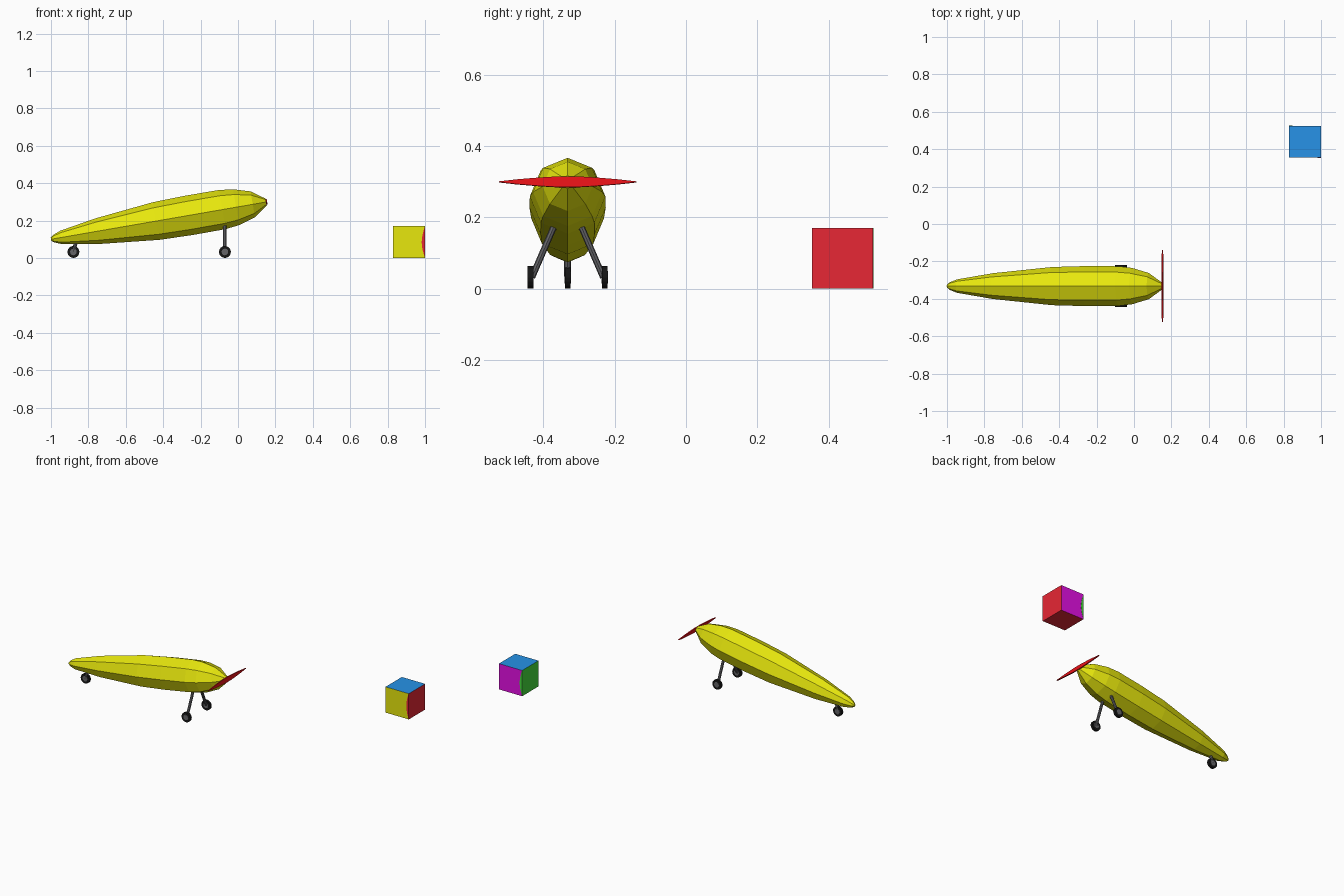
import bpy, bmesh, math
from mathutils import Vector, Matrix

if "Cube" in bpy.data.objects:
    bpy.data.objects.remove(bpy.data.objects["Cube"])


def mat(name, r, g, b):
    m = bpy.data.materials.new(name)
    m.diffuse_color = (r, g, b, 1)
    m.use_nodes = True
    m.node_tree.nodes["Principled BSDF"].inputs["Base Color"].default_value = m.diffuse_color
    return m


YELLOW = mat("yellow", 0.8, 0.8, 0.004)
RED = mat("cube red", 0.8, 0.02, 0.035)
PROP = mat("propeller red", 0.8, 0.006, 0.009)
BLUE = mat("blue", 0.02, 0.29, 0.8)
GREEN = mat("green", 0.06, 0.72, 0.045)
MAGENTA = mat("magenta", 0.78, 0.005, 0.78)
GREY = mat("strut grey", 0.13, 0.13, 0.14)
BLACK = mat("tyre black", 0.008, 0.008, 0.008)


def make(name, bm, *mats):
    bmesh.ops.recalc_face_normals(bm, faces=bm.faces[:])
    me = bpy.data.meshes.new(name)
    bm.to_mesh(me)
    bm.free()
    for m in mats:
        me.materials.append(m)
    ob = bpy.data.objects.new(name, me)
    bpy.context.collection.objects.link(ob)
    return ob


def rod(name, a, b, radius, material, sides=8):
    """Cylinder between two points."""
    a, b = Vector(a), Vector(b)
    d = b - a
    bm = bmesh.new()
    bmesh.ops.create_cone(bm, cap_ends=True, segments=sides, radius1=radius,
                          radius2=radius, depth=d.length)
    ob = make(name, bm, material)
    ob.matrix_world = Matrix.Translation((a + b) / 2) @ d.to_track_quat('Z', 'Y').to_matrix().to_4x4()
    return ob


def prism(name, outline, thickness, material):
    """Extrude a flat outline of 3D points along a thickness vector."""
    bm = bmesh.new()
    f = bm.faces.new([bm.verts.new(p) for p in outline])
    out = bmesh.ops.extrude_face_region(bm, geom=[f])
    vs = [g for g in out["geom"] if isinstance(g, bmesh.types.BMVert)]
    bmesh.ops.translate(bm, verts=vs, vec=thickness)
    return make(name, bm, material)


# Fuselage: octagonal rings along an axis tilted nose-up
YC = -0.332
TILT = math.atan2(0.2, 1.155)
PLACE = Matrix.Translation((-1, YC, 0.1)) @ Matrix.Rotation(-TILT, 4, 'Y')
STATIONS = [(0, 0.008), (0.015, 0.02), (0.055, 0.036), (0.25, 0.069), (0.57, 0.102),
            (0.75, 0.107), (0.93, 0.106), (1.005, 0.097), (1.095, 0.07), (1.168, 0.018)]
bm = bmesh.new()
rings = []
for s, r in STATIONS:
    rings.append([bm.verts.new((s, r * math.cos(k * math.pi / 4), r * math.sin(k * math.pi / 4)))
                  for k in range(8)])
for a, b in zip(rings, rings[1:]):
    for k in range(8):
        n = (k + 1) % 8
        bm.faces.new((a[k], a[n], b[n], b[k]))
bm.faces.new(rings[0])
bm.faces.new(rings[-1])
bm.transform(PLACE)
make("fuselage", bm, YELLOW)

# Propeller: thin two-bladed lens shape
half = [(-0.193, 0.001), (-0.14, 0.007), (-0.08, 0.012), (-0.03, 0.015),
        (0.03, 0.015), (0.08, 0.012), (0.14, 0.007), (0.193, 0.001)]
outline = [(1.166, y, z) for y, z in half] + [(1.166, y, -z) for y, z in reversed(half)]
prop = prism("propeller", outline, (0.007, 0, 0), PROP)
prop.matrix_world = PLACE


# Wheels: tyre with a slightly proud hub
def wheel(name, x, y):
    z = 0.032
    rod(name + "_tyre", (x, y - 0.008, z), (x, y + 0.008, z), 0.032, BLACK, 16)
    rod(name + "_hub", (x, y - 0.009, z), (x, y + 0.009, z), 0.018, GREY, 12)


for side, s in (("left", 1), ("right", -1)):
    wheel("main_wheel_" + side, -0.07, YC + s * 0.104)
    rod("main_strut_" + side, (-0.07, YC + s * 0.038, 0.175),
        (-0.07, YC + s * 0.1, 0.032), 0.009, GREY)
wheel("tail_wheel", -0.88, YC)
rod("tail_strut", (-0.866, YC, 0.085), (-0.88, YC, 0.034), 0.01, GREY)

# Cube with a different colour on each side
C, H = Vector((0.915, 0.44, 0.085)), 0.085
bm = bmesh.new()
bmesh.ops.create_cube(bm, size=2 * H, matrix=Matrix.Translation(C))
bm.normal_update()
for f in bm.faces:
    n = f.normal
    if n.z > 0.5:
        f.material_index = 1
    elif n.y < -0.5:
        f.material_index = 2
    elif n.y > 0.5:
        f.material_index = 3
    elif n.x < -0.5:
        f.material_index = 4
make("cube", bm, RED, BLUE, YELLOW, MAGENTA, GREEN)

# Curved colour slivers along the cube's edges
bow = [(0.018 * math.sin(math.pi * i / 8), H * 2 * i / 8) for i in range(9)]
prism("front_edge_stripe", [(C.x + H - w, C.y - H, z) for w, z in bow], (0, -0.001, 0), RED)
prism("back_edge_stripe", [(C.x - H + w, C.y + H, z) for w, z in bow], (0, 0.001, 0), GREEN)
